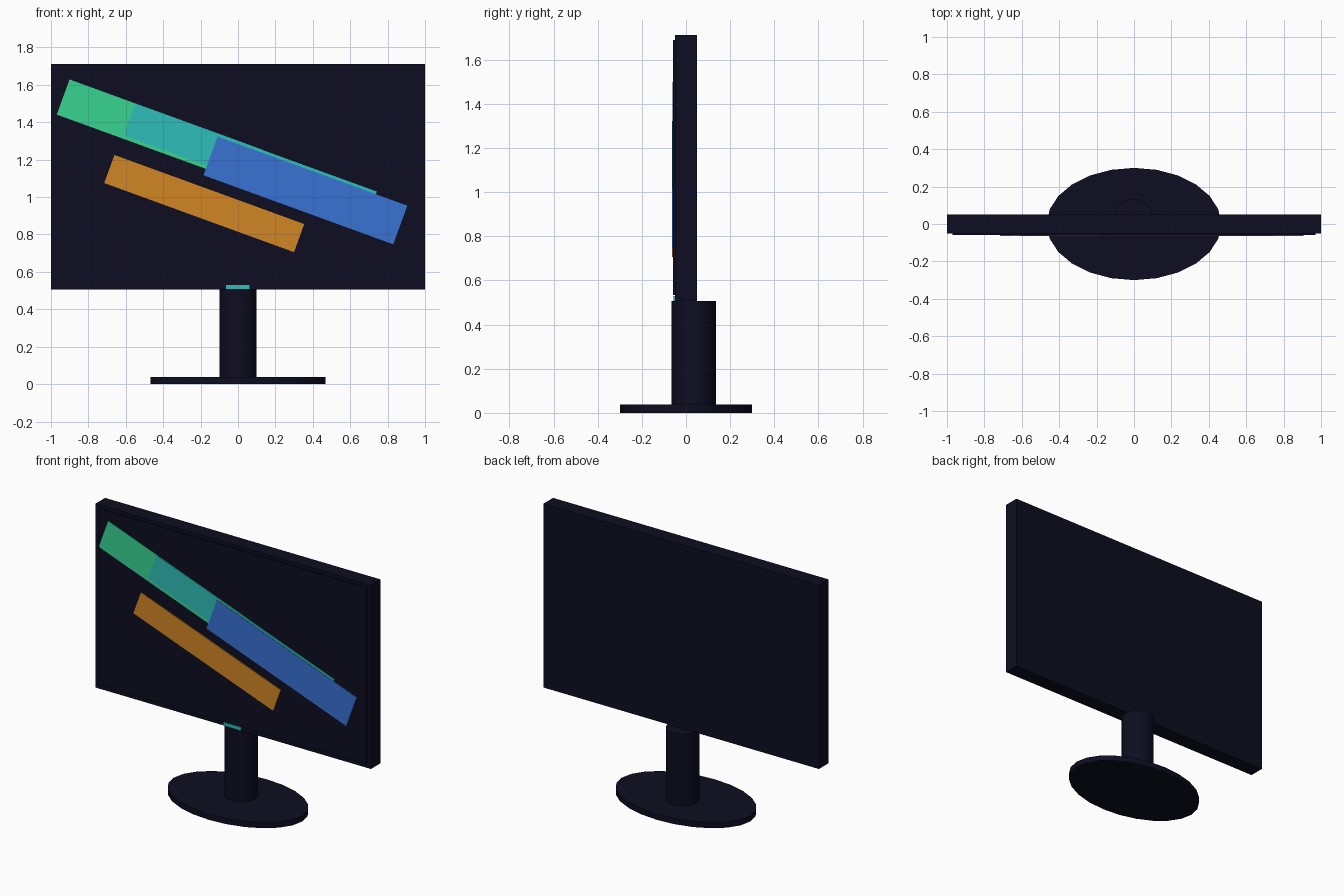
import bpy
import math

cube = bpy.data.objects.get("Cube")
if cube:
    bpy.data.objects.remove(cube, do_unlink=True)


def material(name, srgb):
    """Flat colour material from 0-255 display values."""
    colour = [(c / 255 / 12.92 if c < 11 else ((c / 255 + 0.055) / 1.055) ** 2.4) for c in srgb] + [1]
    mat = bpy.data.materials.new(name)
    mat.use_nodes = True
    mat.diffuse_color = colour
    mat.node_tree.nodes["Principled BSDF"].inputs["Base Color"].default_value = colour
    return mat


dark = material("dark navy plastic", (13, 13, 33))
green = material("green", (57, 211, 145))
teal = material("teal", (47, 190, 185))
blue = material("blue", (56, 114, 212))
orange = material("orange", (208, 134, 35))


def finish(name, mat, scale):
    obj = bpy.context.object
    obj.name = name
    obj.scale = scale
    bpy.ops.object.transform_apply(location=False, rotation=False, scale=True)
    obj.data.materials.append(mat)
    return obj


def box(name, mat, x, y, z, tilt=0):
    """Box from (centre, size) pairs for each axis, tilted about y."""
    bpy.ops.mesh.primitive_cube_add(size=1, location=(x[0], y[0], z[0]), rotation=(0, tilt, 0))
    return finish(name, mat, (x[1], y[1], z[1]))


def disc(name, mat, radii, y, bottom, top):
    bpy.ops.mesh.primitive_cylinder_add(vertices=24, radius=1, depth=1, location=(0, y, (bottom + top) / 2))
    obj = finish(name, mat, (radii[0], radii[1], top - bottom))
    bpy.ops.object.shade_smooth_by_angle(angle=math.radians(35))
    return obj


# Stand
disc("stand_base", dark, (0.467, 0.3), 0, 0, 0.037)
disc("stand_column", dark, (0.1, 0.1), 0.035, 0.037, 0.506)

# Housing and raised display panel
box("monitor_housing", dark, (0, 2), (0, 0.1), (1.109, 1.206))
box("display_panel", dark, (0, 1.94), (-0.053, 0.01), (1.112, 1.156))

# Status light on the lower edge
box("status_light", teal, (-0.002, 0.125), (-0.052, 0.008), (0.519, 0.022))

# Slanted stripes: left-edge midpoint, length, width, front depth
SLANT = math.radians(20)
stripes = [
    ("green_stripe", green, (-0.935, 1.535), 1.1, 0.2, -0.0595),
    ("teal_stripe", teal, (-0.58, 1.415), 1.375, 0.18, -0.0615),
    ("blue_stripe", blue, (-0.147, 1.22), 1.08, 0.22, -0.0635),
    ("orange_stripe", orange, (-0.688, 1.15), 1.08, 0.16, -0.0635),
]
for name, mat, (x, z), length, width, front in stripes:
    back = -0.056
    cx = x + math.cos(SLANT) * length / 2
    cz = z - math.sin(SLANT) * length / 2
    box(name, mat, (cx, length), ((front + back) / 2, back - front), (cz, width), SLANT)
